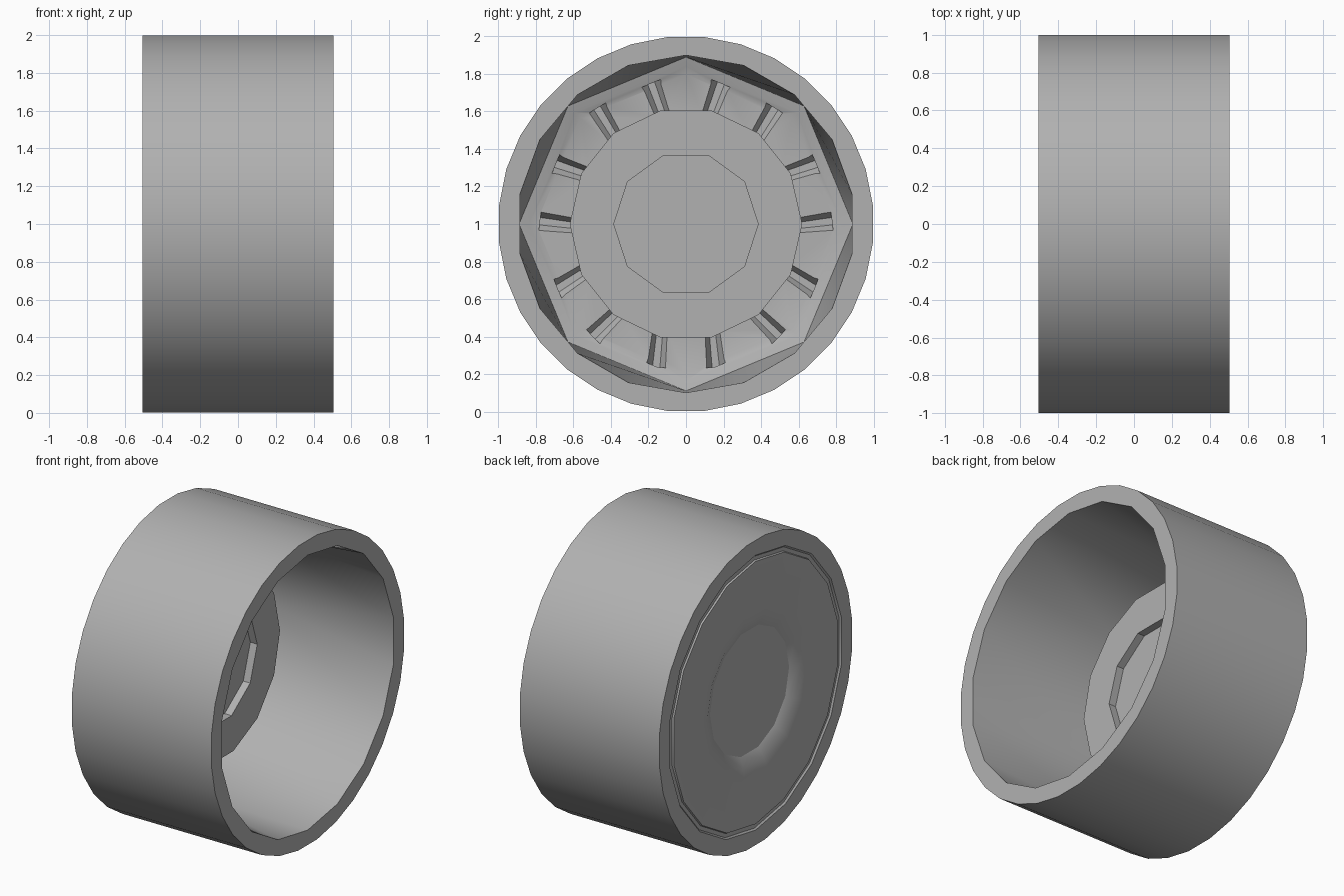
import bpy, bmesh, math
from mathutils import Vector

cube = bpy.data.objects.get("Cube")
if cube:
    bpy.data.objects.remove(cube)

grey = bpy.data.materials.new("plain_grey")
grey.use_nodes = True
colour = (0.44, 0.44, 0.44, 1)
grey.diffuse_color = colour
grey.node_tree.nodes["Principled BSDF"].inputs["Base Color"].default_value = colour


def ring(bm, x, r, n, offset):
    """Ring of n points round the axle; offset is in fractions of a step."""
    step = math.tau / n
    return [bm.verts.new((x, r * math.sin((i + offset) * step),
                          1 + r * math.cos((i + offset) * step))) for i in range(n)]


def zip_rings(bm, a, a_off, b, b_off):
    """Join two rings, stepping along whichever lags behind in angle."""
    i = j = 0
    na, nb = len(a), len(b)
    while i < na or j < nb:
        angle_a, angle_b = (i + 1 + a_off) / na, (j + 1 + b_off) / nb
        p, q = a[i % na], b[j % nb]
        both = i < na and j < nb and abs(angle_a - angle_b) < 1e-6
        if both:
            bm.faces.new((p, a[(i + 1) % na], b[(j + 1) % nb], q))
            i, j = i + 1, j + 1
        elif j >= nb or (i < na and angle_a < angle_b):
            bm.faces.new((p, a[(i + 1) % na], q))
            i += 1
        else:
            bm.faces.new((p, b[(j + 1) % nb], q))
            j += 1


def lathe(name, rings):
    """Join successive (x, radius, sides, offset) rings into one capped solid."""
    bm = bmesh.new()
    made = [ring(bm, *r) for r in rings]
    for k in range(len(rings) - 1):
        zip_rings(bm, made[k], rings[k][3], made[k + 1], rings[k + 1][3])
    bm.faces.new(made[0])
    bm.faces.new(made[-1])
    obj = finish(name, bm)
    bpy.ops.object.select_all(action='DESELECT')
    obj.select_set(True)
    bpy.context.view_layer.objects.active = obj
    bpy.ops.object.shade_smooth_by_angle(angle=math.radians(30))
    return obj


def finish(name, bm):
    bmesh.ops.recalc_face_normals(bm, faces=bm.faces[:])
    mesh = bpy.data.meshes.new(name)
    bm.to_mesh(mesh)
    bm.free()
    mesh.materials.append(grey)
    obj = bpy.data.objects.new(name, mesh)
    bpy.context.collection.objects.link(obj)
    return obj


# Hub with a shallow round recess in its face
lathe("hub", [
    (-0.46, 0.6, 14, 0.5),
    (-0.13, 0.62, 14, 0.5),
    (-0.13, 0.385, 10, 0.5),
    (-0.18, 0.385, 10, 0.5),
])

# Tyre and rim in one solid: tread, open barrel, stepped floor, closed back
wheel = lathe("tyre_and_rim", [
    (-0.41, 0.34, 14, 0.5),     # back dish
    (-0.46, 0.41, 14, 0.5),
    (-0.49, 0.48, 14, 0.5),
    (-0.505, 0.56, 14, 0.5),
    (-0.505, 0.86, 18, 0),      # back plate
    (-0.495, 0.865, 18, 0),     # groove at the plate edge
    (-0.495, 0.89, 18, 0),
    (-0.505, 0.9, 18, 0),
    (-0.505, 1.002, 32, 0.5),   # tread
    (0.505, 1.002, 32, 0.5),
    (0.505, 0.9, 18, 0),        # barrel
    (-0.42, 0.89, 8, 0),
    (-0.435, 0.84, 8, 0),       # step to the floor
    (-0.45, 0.8, 8, 0),
    (-0.45, 0.58, 14, 0.5),
    (-0.38, 0.56, 14, 0.5),     # core hidden inside the hub
])

# Seven pairs of tapered slots cut into the rim floor
bm = bmesh.new()
for i in range(7):
    for side in (-1, 1):
        a = i * math.tau / 7 + side * math.radians(12)
        lean = a + side * math.radians(8)
        out = Vector((0, math.sin(lean), math.cos(lean)))
        across = Vector((0, math.cos(lean), -math.sin(lean)))
        start = Vector((0, 0.59 * math.sin(a), 1 + 0.59 * math.cos(a)))
        ends = []
        for d, k in ((0, 0.9), (0.19, 1.1)):
            ends.append([bm.verts.new(start + out * d + across * w * k + Vector((x, 0, 0)))
                         for w, x in ((-0.05, -0.44), (0.05, -0.44),
                                      (0.018, -0.495), (-0.018, -0.495))])
        bm.faces.new(ends[0])
        bm.faces.new(ends[1])
        for j in range(4):
            k = (j + 1) % 4
            bm.faces.new((ends[0][j], ends[0][k], ends[1][k], ends[1][j]))
cutter = finish("slot_cutter", bm)
cut = wheel.modifiers.new("slots", 'BOOLEAN')
cut.operation = 'DIFFERENCE'
cut.object = cutter
bpy.context.view_layer.objects.active = wheel
bpy.ops.object.modifier_apply(modifier=cut.name)
bpy.data.objects.remove(cutter)
